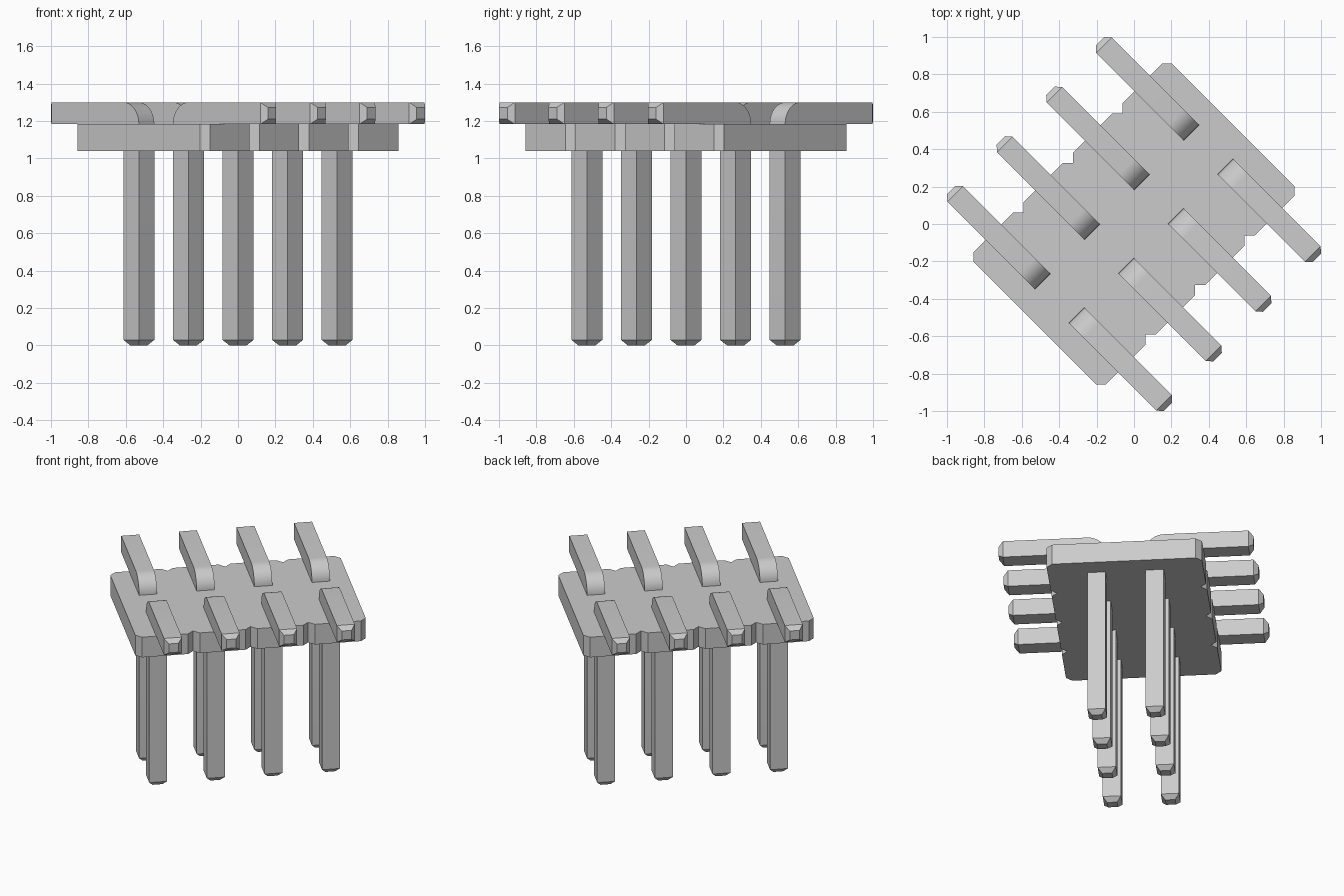
import bpy, bmesh, math
from mathutils import Matrix, Vector

cube = bpy.data.objects.get("Cube")
if cube:
    bpy.data.objects.remove(cube, do_unlink=True)

TURN = math.radians(-45)      # the whole header stands diagonally
PITCH = 0.375
W = 0.117                     # pin thickness
ROW = 0.187                   # pin row offset from the middle
REACH = 0.82                  # outer end of the bent pins
PLATE_LOW, PLATE_TOP = 1.04, 1.183
TIP, INSET = 0.03, 0.027

grey = bpy.data.materials.new("plain grey")
grey.use_nodes = True
colour = (0.6, 0.6, 0.6, 1)
grey.diffuse_color = colour
grey.node_tree.nodes["Principled BSDF"].inputs["Base Color"].default_value = colour


def finish(bm, name):
    bmesh.ops.remove_doubles(bm, verts=bm.verts, dist=1e-5)
    bmesh.ops.recalc_face_normals(bm, faces=bm.faces)
    mesh = bpy.data.meshes.new(name)
    bm.to_mesh(mesh)
    bm.free()
    mesh.materials.append(grey)
    return mesh


def place(mesh, name, along=0.0, spin=0.0):
    ob = bpy.data.objects.new(name, mesh)
    bpy.context.collection.objects.link(ob)
    ob.location = Matrix.Rotation(TURN, 3, 'Z') @ Vector((0, along, 0))
    ob.rotation_euler.z = TURN + spin
    return ob


def plate_mesh():
    # Four chamfered cells side by side leave small notches between them
    half, c = 0.50, 0.038
    side = []
    for i in range(4):
        y0 = (i - 2) * PITCH
        side += [(half - c, y0), (half, y0 + c), (half, y0 + PITCH - c)]
    side.append((half - c, 2 * PITCH))
    outline = side + [(-x, -y) for x, y in side]
    bm = bmesh.new()
    face = bm.faces.new([bm.verts.new((x, y, PLATE_LOW)) for x, y in outline])
    new = bmesh.ops.extrude_face_region(bm, geom=[face])["geom"]
    bmesh.ops.translate(bm, vec=(0, 0, PLATE_TOP - PLATE_LOW),
                        verts=[v for v in new if isinstance(v, bmesh.types.BMVert)])
    return finish(bm, "base_plate")


def pin_mesh():
    # Square sections: inner edge point, direction to outer edge, inset
    pivot = ROW + W / 2
    sections = [(pivot, 0, 0, INSET), (pivot, TIP, 0, 0)]
    steps = 10
    for i in range(steps + 1):
        sections.append((pivot, PLATE_TOP, i / steps * math.pi / 2, 0))
    sections += [(REACH - TIP, PLATE_TOP, math.pi / 2, 0),
                 (REACH, PLATE_TOP, math.pi / 2, INSET)]
    bm = bmesh.new()
    rings = []
    for x, z, a, inset in sections:
        ring = []
        for r, y in ((inset, -1), (W - inset, -1), (W - inset, 1), (inset, 1)):
            ring.append(bm.verts.new((x - r * math.cos(a), y * (W / 2 - inset),
                                      z + r * math.sin(a))))
        rings.append(ring)
    for a, b in zip(rings, rings[1:]):
        for k in range(4):
            n = (k + 1) % 4
            bm.faces.new((a[k], a[n], b[n], b[k]))
    bm.faces.new(rings[0])
    bm.faces.new(rings[-1])
    return finish(bm, "bent_pin")


place(plate_mesh(), "base_plate")

# Two rows of four bent pins, the rows facing away from each other
pin = pin_mesh()
for row, spin in (("right_row", 0.0), ("left_row", math.pi)):
    for i in range(4):
        ob = place(pin, f"{row}_pin_{i + 1}", (i - 1.5) * PITCH, spin)

# Smooth the rounded bends only; the mesh is shared by all pins
bpy.ops.object.select_all(action='DESELECT')
ob.select_set(True)
bpy.context.view_layer.objects.active = ob
bpy.ops.object.shade_smooth_by_angle(angle=math.radians(25))
